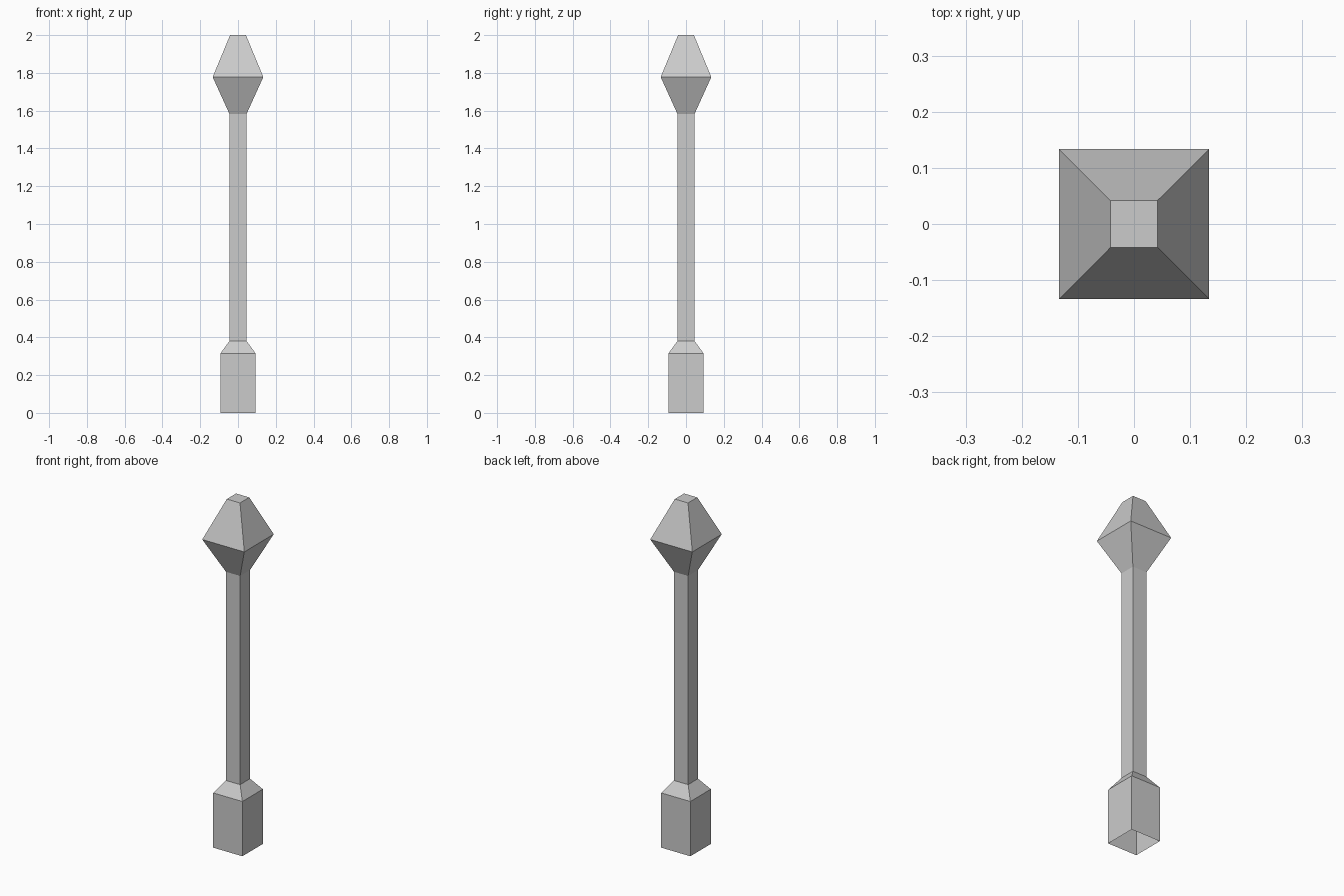
import bpy
import bmesh

if "Cube" in bpy.data.objects:
    bpy.data.objects.remove(bpy.data.objects["Cube"])

metal = bpy.data.materials.new("light grey")
metal.diffuse_color = (0.6, 0.6, 0.6, 1)
metal.use_nodes = True
metal.node_tree.nodes["Principled BSDF"].inputs["Base Color"].default_value = metal.diffuse_color


def square_loft(name, profile, cap_top=False):
    """Skin square rings given as (half width, height)."""
    bm = bmesh.new()
    rings = [[bm.verts.new((sx * h, sy * h, z))
              for sx, sy in ((-1, -1), (1, -1), (1, 1), (-1, 1))]
             for h, z in profile]
    for low, high in zip(rings, rings[1:]):
        for i in range(4):
            j = (i + 1) % 4
            bm.faces.new((low[i], low[j], high[j], high[i]))
    if cap_top:
        bm.faces.new(rings[-1])
    mesh = bpy.data.meshes.new(name)
    bm.to_mesh(mesh)
    bm.free()
    mesh.materials.append(metal)
    obj = bpy.data.objects.new(name, mesh)
    bpy.context.collection.objects.link(obj)
    return obj


# Hollow foot, open underneath, with a sloped shoulder
square_loft("foot", [(0.093, 0), (0.093, 0.315), (0.045, 0.381)])
# Slim square post
square_loft("post", [(0.045, 0.381), (0.045, 1.582)])
# Faceted head with a small flat tip
square_loft("head", [(0.045, 1.582), (0.134, 1.778), (0.042, 2.0)], cap_top=True)
